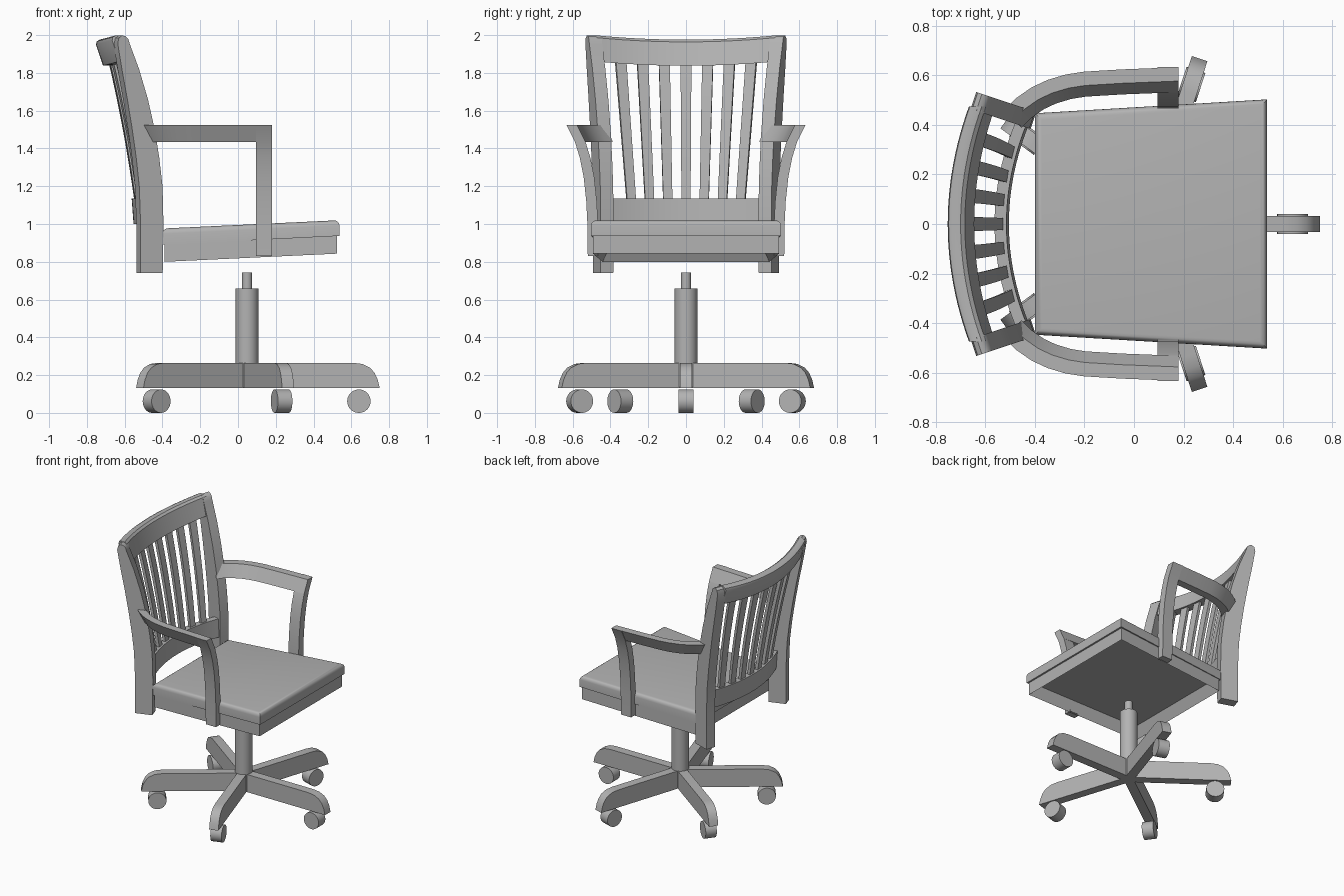
import bpy, bmesh, math
from math import sin, cos, radians
from mathutils import Vector, Matrix

cube = bpy.data.objects.get("Cube")
if cube:
    bpy.data.objects.remove(cube, do_unlink=True)

grey = bpy.data.materials.new("plain grey")
grey.use_nodes = True
COLOUR = (0.45, 0.45, 0.45, 1)
grey.diffuse_color = COLOUR
grey.node_tree.nodes["Principled BSDF"].inputs["Base Color"].default_value = COLOUR


def finish(name, bm, smooth=True):
    """Turn a bmesh into a named, coloured object."""
    bmesh.ops.recalc_face_normals(bm, faces=bm.faces)
    mesh = bpy.data.meshes.new(name)
    bm.to_mesh(mesh)
    bm.free()
    mesh.materials.append(grey)
    ob = bpy.data.objects.new(name, mesh)
    bpy.context.collection.objects.link(ob)
    if smooth:
        bpy.ops.object.select_all(action='DESELECT')
        ob.select_set(True)
        bpy.context.view_layer.objects.active = ob
        bpy.ops.object.shade_smooth_by_angle(angle=radians(35))
    return ob


def loft(rings):
    """Skin a list of equal-sized closed rings and cap both ends."""
    bm = bmesh.new()
    rows = [[bm.verts.new(p) for p in ring] for ring in rings]
    n = len(rows[0])
    for a, b in zip(rows, rows[1:]):
        for i in range(n):
            j = (i + 1) % n
            bm.faces.new((a[i], a[j], b[j], b[i]))
    bm.faces.new(rows[0])
    bm.faces.new(rows[-1])
    return bm


def cylinder(name, radius, depth, matrix, bevel=0):
    bm = bmesh.new()
    bmesh.ops.create_cone(bm, cap_ends=True, segments=32, radius1=radius,
                          radius2=radius, depth=depth, matrix=matrix)
    return finish(name, bm)


HUB = 0.048  # the column stands slightly forward of centre

# Gas column
cylinder("column", 0.06, 0.52, Matrix.Translation((HUB, 0, 0.398)))
cylinder("piston", 0.027, 0.1, Matrix.Translation((HUB, 0, 0.692)))

# Five-legged base with a wheel under each leg
leg_profile = [(0, 0.132), (0.702, 0.132), (0.692, 0.175), (0.675, 0.212), (0.65, 0.24),
               (0.61, 0.259), (0.56, 0.265), (0, 0.265)]
for i in range(5):
    turn = Matrix.Translation((HUB, 0, 0)) @ Matrix.Rotation(radians(72 * i), 4, 'Z')
    bm = loft([[turn @ Vector((r, y, z)) for r, z in leg_profile] for y in (-0.033, 0.033)])
    finish(f"base_leg_{i + 1}", bm)
    cylinder(f"wheel_{i + 1}", 0.062, 0.08,
             turn @ Matrix.Translation((0.592, 0, 0.062)) @ Matrix.Rotation(radians(90), 4, 'X'))


def slab(x0, x1, y0, y1, low0, low1, high0, high1):
    """Wedge-shaped slab, narrower and lower at the back."""
    corners = [(x0, -y0, 0), (x1, -y1, 1), (x1, y1, 1), (x0, y0, 0)]
    return loft([[(x, y, (a, b)[f]) for x, y, f in corners]
                 for a, b in ((low0, low1), (high0, high1))])


# Seat board with a rounded upper edge
bm = slab(-0.40, 0.537, 0.447, 0.503, 0.89, 0.937, 0.976, 1.02)
top_edges = [e for e in bm.edges if all(v.co.z > 0.95 for v in e.verts)]
bmesh.ops.bevel(bm, geom=top_edges, offset=0.028, segments=4, profile=0.5, affect='EDGES')
finish("seat", bm)

# Seat frame, hollow underneath
bm = slab(-0.39, 0.525, 0.442, 0.492, 0.80, 0.843, 0.895, 0.942)
bm.normal_update()
bmesh.ops.recalc_face_normals(bm, faces=bm.faces)
under = min(bm.faces, key=lambda f: f.calc_center_median().z)
bmesh.ops.inset_region(bm, faces=[under], thickness=0.055)
bmesh.ops.translate(bm, verts=under.verts, vec=(0, 0, 0.075))
finish("seat_frame", bm, smooth=False)

# Back posts: a curved side profile, splayed outwards
post_front = [(-0.41, 0.74), (-0.406, 1.0), (-0.411, 1.2), (-0.428, 1.35), (-0.452, 1.5),
              (-0.488, 1.66), (-0.535, 1.82), (-0.585, 1.955), (-0.592, 1.98), (-0.608, 1.995)]
post_back = [(-0.625, 1.998), (-0.642, 1.985), (-0.648, 1.955), (-0.626, 1.82), (-0.597, 1.66),
             (-0.571, 1.5), (-0.55, 1.35), (-0.534, 1.2), (-0.527, 1.0), (-0.527, 0.74)]
SPLAY = radians(18.4)
for side, s in (("left", 1), ("right", -1)):
    rings = []
    for w in (-0.036, 0.036):
        rings.append([(x + w * sin(SPLAY), s * (0.415 - (x + 0.397) * math.tan(SPLAY) + w * cos(SPLAY)), z)
                      for x, z in post_front + post_back])
    finish(f"back_post_{side}", loft(rings))


def bowed_rail(name, section, half, bow, rise):
    """Rail whose section bends forward and upward towards its ends."""
    steps = [half * (i / 12 - 1) for i in range(25)]
    return finish(name, loft([[(x + bow * y * y, y, z + rise * y * y) for x, z in section]
                              for y in steps]))


# Crest rail and lower rail
bowed_rail("crest_rail", [(-0.645, 1.838), (-0.715, 1.838), (-0.752, 1.95), (-0.748, 1.967),
                          (-0.732, 1.976), (-0.70, 1.976), (-0.683, 1.964)], 0.475, 0.38, 0.1)
bowed_rail("lower_rail", [(-0.505, 1.0), (-0.553, 1.0), (-0.563, 1.135), (-0.515, 1.135)],
           0.41, 0.5, 0)

# Seven gently curved slats, fanning out towards the top
for i in range(-3, 4):
    rings = []
    for k in range(9):
        t = k / 8
        y = i * (0.096 + 0.02 * t)
        x = -0.535 - 0.105 * t - 0.042 * t * t + (0.5 - 0.12 * t) * y * y
        half = 0.024 + 0.005 * t
        tilt = 0.85 * y
        rings.append([(x + a * cos(tilt) + b * sin(tilt), y - a * sin(tilt) + b * cos(tilt),
                       1.10 + 0.79 * t)
                      for a, b in ((-0.011, -half), (0.011, -half), (0.011, half), (-0.011, half))])
    finish(f"slat_{i + 4}", loft(rings))

# Armrests: leaning rail curving in to the back post, on a curved support
support_curve = [(1.525, 0.633), (1.435, 0.588), (1.35, 0.562), (1.25, 0.542),
                 (1.12, 0.528), (1.0, 0.522), (0.83, 0.52)]
arm_path = [(0.18, 0.605), (-0.05, 0.596), (-0.2, 0.587), (-0.27, 0.576), (-0.34, 0.555),
            (-0.4, 0.527), (-0.46, 0.485), (-0.505, 0.44)]
for side, s in (("left", 1), ("right", -1)):
    finish(f"arm_support_{side}", loft([[(0.095, s * y, z), (0.18, s * y, z),
                                         (0.18, s * (y - 0.056), z), (0.095, s * (y - 0.056), z)]
                                        for z, y in support_curve]))
    rings = []
    for i, p in enumerate(arm_path):
        a, b = Vector(arm_path[max(i - 1, 0)]), Vector(arm_path[min(i + 1, len(arm_path) - 1)])
        d = (b - a).normalized()
        out = Vector((d.y, -d.x)) if i else Vector((0, 1))
        ring = []
        for off, z in ((0.028, 1.525), (-0.028, 1.525), (-0.073, 1.435), (-0.017, 1.435)):
            q = Vector(p) + out * off
            ring.append((q.x, s * q.y, z))
        rings.append(ring)
    finish(f"armrest_{side}", loft(rings))
